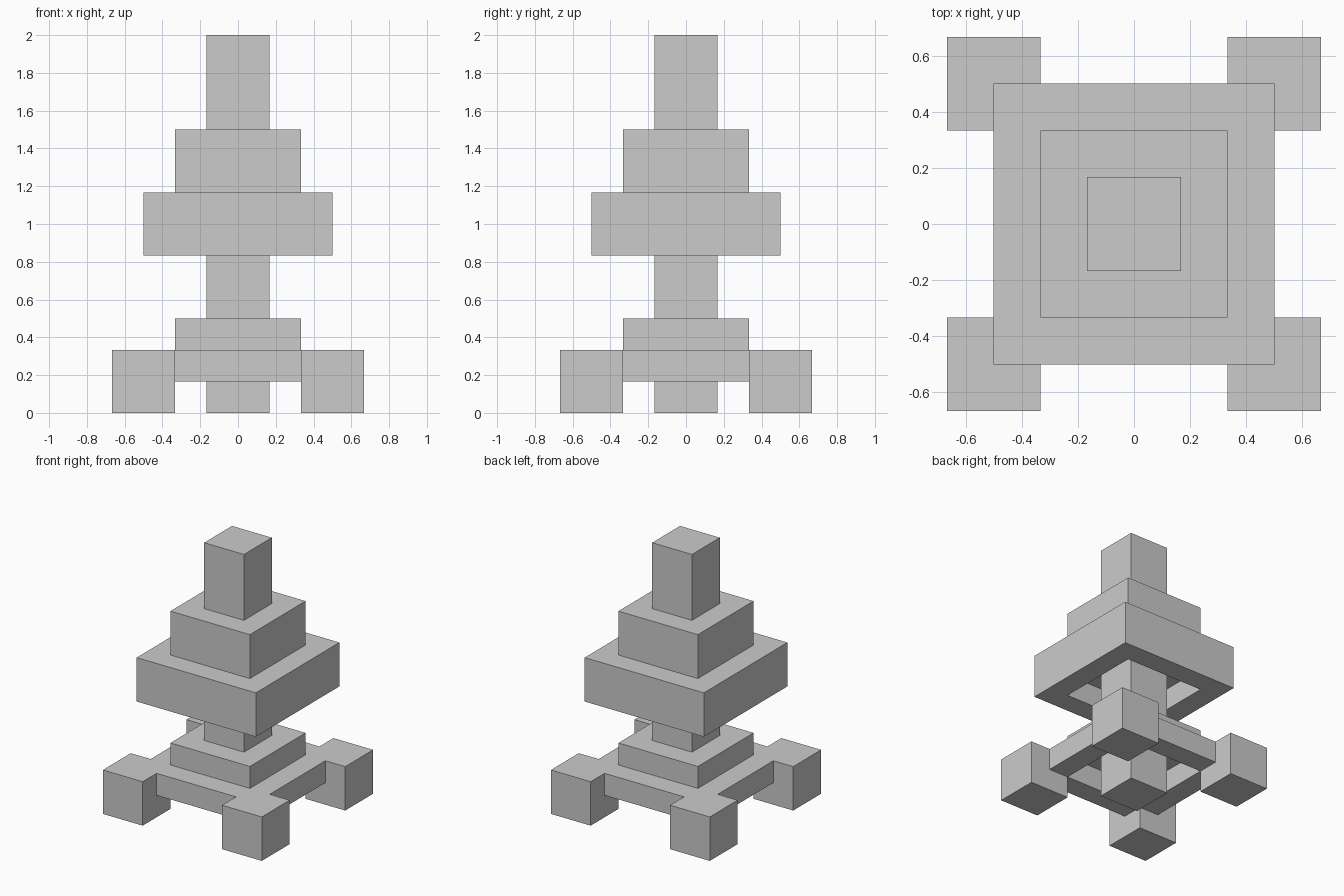
import bpy
import bmesh

if "Cube" in bpy.data.objects:
    bpy.data.objects.remove(bpy.data.objects["Cube"])

U = 1 / 6  # the model sits on a grid of sixths


def make_object(name, bm):
    bmesh.ops.recalc_face_normals(bm, faces=bm.faces)
    mesh = bpy.data.meshes.new(name)
    bm.to_mesh(mesh)
    bm.free()
    obj = bpy.data.objects.new(name, mesh)
    bpy.context.collection.objects.link(obj)
    return obj


def box(name, x0, x1, y0, y1, z0, z1):
    """Box given by its limits in grid units."""
    bm = bmesh.new()
    bmesh.ops.create_cube(bm, size=1)
    for v in bm.verts:
        v.co.x = U * (x1 if v.co.x > 0 else x0)
        v.co.y = U * (y1 if v.co.y > 0 else y0)
        v.co.z = U * (z1 if v.co.z > 0 else z0)
    return make_object(name, bm)


def square_block(name, half, z0, z1):
    return box(name, -half, half, -half, half, z0, z1)


def square_ring(name, outer, inner, z0, z1):
    """Square frame with a square opening through it."""
    bm = bmesh.new()
    corners = [(-1, -1), (1, -1), (1, 1), (-1, 1)]
    loops = [[bm.verts.new((x * h * U, y * h * U, z * U)) for x, y in corners]
             for h, z in ((outer, z0), (outer, z1), (inner, z1), (inner, z0))]
    for k in range(4):
        a, b = loops[k], loops[(k + 1) % 4]
        for i in range(4):
            j = (i + 1) % 4
            bm.faces.new((a[i], a[j], b[j], b[i]))
    return make_object(name, bm)


# Central column running the full height
square_block("column", 1, 0, 12)

# Base: corner feet, rails between them and the raised step
for sx, side in ((-1, "left"), (1, "right")):
    for sy, end in ((-1, "front"), (1, "back")):
        xs = sorted((2 * sx, 4 * sx))
        ys = sorted((2 * sy, 4 * sy))
        box(f"foot_{end}_{side}", *xs, *ys, 0, 2)
for s, x_name, y_name in ((-1, "left", "front"), (1, "right", "back")):
    near, far = sorted((2 * s, 3 * s))
    box(f"rail_{x_name}", near, far, -2, 2, 1, 2)
    box(f"rail_{y_name}", -2, 2, near, far, 1, 2)
square_block("base_step", 2, 2, 3)

# Upper tiers: wide ring hollow underneath, closed by the block rising through it
square_ring("wide_tier", 3, 2, 5, 7)
square_block("upper_tier", 2, 6, 9)
